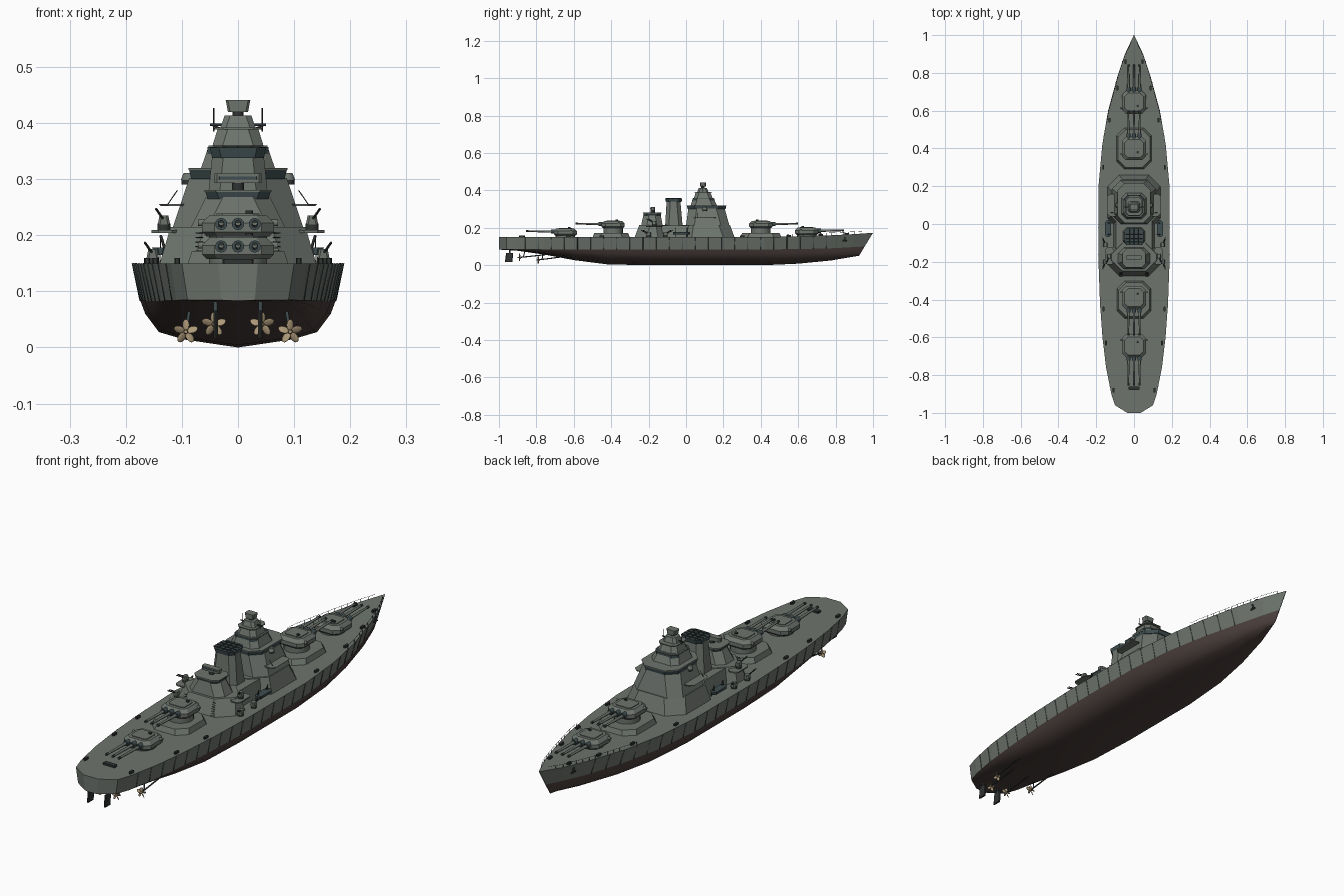
import bpy, bmesh, math
from mathutils import Matrix, Vector

cube = bpy.data.objects.get("Cube")
if cube:
    bpy.data.objects.remove(cube)


def material(name, r, g, b):
    m = bpy.data.materials.new(name)
    m.use_nodes = True
    m.diffuse_color = (r, g, b, 1)
    m.node_tree.nodes["Principled BSDF"].inputs["Base Color"].default_value = (r, g, b, 1)
    return m


GREY = material("warship grey", .155, .175, .155)
RED = material("dark red bottom", .07, .05, .045)
SLATE = material("dark slate", .05, .075, .08)
DARK = material("gunmetal", .03, .035, .033)
BRASS = material("brass", .42, .32, .19)


def finish(bm, name, mat, smooth=False):
    bmesh.ops.recalc_face_normals(bm, faces=bm.faces)
    me = bpy.data.meshes.new(name)
    for f in bm.faces:
        f.smooth = smooth and len(f.verts) <= 4
    bm.to_mesh(me)
    bm.free()
    me.materials.append(mat)
    ob = bpy.data.objects.new(name, me)
    bpy.context.scene.collection.objects.link(ob)
    return ob


def loft(name, rings, mat, smooth=False):
    """Closed rings joined by quads, capped at both ends."""
    bm = bmesh.new()
    rows = [[bm.verts.new(p) for p in ring] for ring in rings]
    n = len(rows[0])
    for a, b in zip(rows, rows[1:]):
        for i in range(n):
            j = (i + 1) % n
            bm.faces.new((a[i], a[j], b[j], b[i]))
    bm.faces.new(rows[0])
    bm.faces.new(rows[-1])
    return finish(bm, name, mat, smooth)


def octagon(y0, y1, hw, c, z, x):
    return [(x + a, b, z) for a, b in (
        (-hw, y0 + c), (-hw + c, y0), (hw - c, y0), (hw, y0 + c),
        (hw, y1 - c), (hw - c, y1), (-hw + c, y1), (-hw, y1 - c))]


def block(name, y0, y1, hw, z0, z1, mat=GREY, c=.02, side=0, aft=0, fore=0, x=0):
    """Chamfered block; side, aft and fore pull in its top."""
    return loft(name, [octagon(y0, y1, hw, c, z0, x),
                       octagon(y0 + aft, y1 - fore, hw - side, c, z1, x)], mat)


def rod(name, p, q, r, mat=GREY, r2=None, n=10):
    p, q = Vector(p), Vector(q)
    bm = bmesh.new()
    turn = (q - p).to_track_quat('Z', 'Y').to_matrix().to_4x4()
    bmesh.ops.create_cone(bm, cap_ends=True, segments=n, radius1=r,
                          radius2=r if r2 is None else r2, depth=(q - p).length,
                          matrix=Matrix.Translation((p + q) / 2) @ turn)
    return finish(bm, name, mat, True)


# Hull stations: y, deck half width, waterline half width, deck z, waterline z, keel z, rake
STATIONS = [
    (-1, .035, .03, .15, .085, .083, 0), (-.96, .1, .09, .15, .085, .081, 0),
    (-.9, .12, .11, .15, .084, .077, 0), (-.76, .148, .135, .15, .083, .057, 0),
    (-.6, .167, .152, .15, .083, .027, 0), (-.42, .18, .166, .15, .083, .004, 0),
    (-.2, .188, .174, .15, .083, 0, 0), (.2, .188, .174, .15, .083, 0, 0),
    (.42, .168, .152, .15, .084, 0, 0), (.6, .137, .115, .154, .086, .008, 0),
    (.78, .088, .065, .16, .09, .025, .005), (.9, .048, .028, .166, .096, .042, .025),
    (1, .001, .001, .173, .1, .05, .075)]
BILGE = [(1, 1), (.95, .72), (.81, .33), (.55, .17)]


def station(y):
    for a, b in zip(STATIONS, STATIONS[1:]):
        if y <= b[0]:
            t = (y - a[0]) / (b[0] - a[0])
            return [u + (v - u) * t for u, v in zip(a, b)]


top_rings, bottom_rings = [], []
for y, deck, wl, dz, wz, kz, rake in STATIONS:
    wy = y - rake * (dz - wz) / (dz - kz)
    top_rings.append([(-wl, wy, wz), (-deck, y, dz), (deck, y, dz), (wl, wy, wz)])
    half = []
    for fx, fz in BILGE:
        z = kz + (wz - kz) * fz
        half.append((wl * fx, y - rake * (dz - z) / (dz - kz), z))
    bottom_rings.append([(-a, b, c) for a, b, c in half] + [(0, y - rake, kz)] + half[::-1])
loft("hull_topsides", top_rings, GREY)
bottom = loft("hull_bottom", bottom_rings, RED, True)
bpy.context.view_layer.objects.active = bottom
bottom.select_set(True)
bpy.ops.object.shade_smooth_by_angle(angle=math.radians(50))

# Plating seams and bow railings follow the hull edge
for s, side in ((-1, "right"), (1, "left")):
    for k in range(24):
        y = -.86 + k * .07
        _, deck, wl, dz, wz, _, _ = station(y)
        rod(side + "_plating_seam", (s * wl, y, wz), (s * deck, y, dz), .0015, SLATE, n=4)
    last = None
    for k in range(15):
        y = .54 + k * .03
        st = station(y)
        foot = (s * (st[1] - .003), y, st[3])
        head = (foot[0], y, st[3] + .013)
        rod(side + "_rail_post", foot, head, .0009, DARK, n=4)
        if last:
            rod(side + "_rail_wire", last, head, .0007, DARK, n=4)
        last = head
    # Deck bollards, anchor
    for y in (-.88, -.63, -.45, .3, .55, .72, .86):
        x = s * (station(y)[1] - .016)
        block(side + "_bollard", y - .012, y + .012, .005, .148, station(y)[3] + .009, DARK, .002, x=x)
    rod(side + "_anchor_shank", (s * .06, .85, .15), (s * .058, .85, .128), .004, DARK)
    rod(side + "_anchor_fluke", (s * .059, .838, .13), (s * .059, .862, .13), .004, DARK)


# Main gun turrets; d is the firing direction along y
def turret(name, y, base, reach, d):
    rod(name + "_barbette", (0, y, .145), (0, y, base + .004), .052, GREY, n=20)
    w = .064
    mid = base + .024
    back, front = y - .062, y + .062
    loft(name + "_house", [octagon(back + .008, front - .008, w - .008, .02, base, 0),
                           octagon(back, front, w, .022, base + .008, 0),
                           octagon(back, front, w, .022, mid, 0),
                           octagon(back + .014, front - .014, w - .014, .018, base + .038, 0)], GREY)
    block(name + "_roof_plate", y - .035, y + .035, .038, base + .037, base + .041, c=.01)
    rod(name + "_hatch", (.02, y - d * .02, base + .04), (.02, y - d * .02, base + .046), .007, DARK)
    for s in (-1, 1):
        rod(name + "_rangefinder", (s * .05, y - d * .03, mid), (s * .071, y - d * .03, mid), .006)
    gz = base + .022
    for x in (-.03, 0, .03):
        rod(name + "_mantlet", (x, y + d * .05, gz), (x, y + d * .078, gz), .011, SLATE)
        rod(name + "_barrel", (x, y + d * .07, gz), (x, y + d * reach, gz + .002), .0065, GREY, .0042)
        rod(name + "_muzzle", (x, y + d * (reach - .012), gz + .002), (x, y + d * reach, gz + .002), .0055, DARK)


turret("bow_turret", .645, .162, .2, 1)
turret("forward_upper_turret", .4, .198, .2, 1)
turret("aft_upper_turret", -.39, .198, .2, -1)
turret("stern_turret", -.645, .158, .21, -1)
block("forward_turret_platform", .29, .51, .093, .148, .172, c=.04, side=.008, aft=.01, fore=.01)
block("aft_turret_platform", -.5, -.3, .09, .148, .172, c=.04, side=.008, aft=.01, fore=.01)
block("stern_deck_locker", -.88, -.86, .028, .148, .158, DARK, .003)

# Superstructure tiers
block("lower_deckhouse_forward", -.03, .26, .14, .148, .215, c=.06, side=.02, aft=.01, fore=.025)
block("lower_deckhouse_middle", -.16, .05, .11, .148, .212, c=.02, side=.015)
block("lower_deckhouse_aft", -.275, -.09, .14, .148, .215, c=.06, side=.02, aft=.025, fore=.01)
block("bridge_house", .0, .232, .117, .212, .302, c=.045, side=.03, aft=.012, fore=.025)
block("bridge_window_band", .008, .212, .083, .3, .316, SLATE, .04, side=-.004, aft=-.003, fore=-.003)
block("bridge_roof", .004, .217, .088, .316, .32, c=.04)
block("tower_lower", .025, .165, .066, .319, .36, c=.025, side=.014, aft=.012, fore=.018)
block("tower_window_band", .034, .152, .054, .345, .357, SLATE, .02)
block("tower_middle", .042, .142, .046, .358, .39, c=.018, side=.01, aft=.01, fore=.012)
block("tower_platform", .045, .14, .042, .388, .392, c=.015)
block("tower_top", .06, .12, .032, .39, .413, c=.01, side=.008, aft=.008, fore=.008)
rod("director_post", (0, .09, .41), (0, .09, .424), .01, DARK)
block("fire_director", .074, .106, .018, .42, .441, c=.004, side=-.004)
rod("yardarm", (-.05, .09, .397), (.05, .09, .397), .0025, DARK)

# Funnel with grated cap
block("funnel", -.112, -.018, .06, .205, .342, c=.02, side=.014, aft=.008, fore=.012)
block("funnel_cap", -.108, -.024, .046, .338, .356, SLATE, .016, side=-.004, aft=-.004, fore=-.004)
for k in range(4):
    y = -.096 + k * .02
    rod("funnel_grate_bar", (-.044, y, .357), (.044, y, .357), .0025, DARK, n=6)
for x in (-.024, 0, .024):
    rod("funnel_grate_spine", (x, -.106, .357), (x, -.026, .357), .0025, DARK, n=6)

# Aft control house
block("aft_house", -.24, -.125, .085, .212, .268, c=.03, side=.028, aft=.012, fore=.01)
block("aft_house_band", -.226, -.136, .054, .265, .277, SLATE, .02, side=-.004, aft=-.003, fore=-.003)
block("aft_house_roof", -.231, -.131, .06, .277, .281, c=.02)
rod("aft_director_post", (0, -.178, .28), (0, -.178, .296), .011, DARK)
block("aft_director", -.19, -.166, .042, .293, .31, c=.005)
block("aft_director_slit", -.1915, -.188, .034, .299, .305, SLATE, .001)


# Twin light guns
def light_gun(name, x, y, z, s, d):
    rod(name + "_base", (x, y, z), (x, y, z + .012), .012, DARK)
    block(name + "_shield", y - .012, y + .012, .011, z + .01, z + .026, GREY, .004, side=.003, x=x)
    for k in (-.005, .005):
        rod(name + "_barrel", (x, y + k, z + .018), (x + s * .014, y + k + d * .035, z + .038), .0022, DARK, n=6)


for s, side in ((-1, "right"), (1, "left")):
    # Wing platforms, guns and directors
    block(side + "_wing_platform", .04, .16, .025, .252, .256, c=.015, side=-.004, x=s * .113)
    block(side + "_gun_sponson", -.215, -.125, .024, .204, .209, c=.012, x=s * .13)
    light_gun(side + "_upper_gun", s * .132, -.17, .209, s, -1)
    light_gun(side + "_deck_gun_aft", s * .152, -.2, .149, s, -1)
    light_gun(side + "_deck_gun_middle", s * .152, -.11, .149, s, 1)
    rod(side + "_director_base", (s * .088, .1, .29), (s * .088, .1, .3), .013, DARK)
    rod(side + "_director", (s * .088, .1, .298), (s * .088, .1, .311), .014, GREY, .009, 12)
    rod(side + "_whip_aerial", (s * .043, .09, .385), (s * .043, .09, .427), .0012, DARK, n=5)
    rod(side + "_wing_aerial", (s * .125, .06, .255), (s * .108, .06, .28), .001, DARK, n=5)
    rod(side + "_aerial_bracket", (s * .02, .09, .385), (s * .048, .09, .397), .002, DARK, n=5)
    # Boat and davits beside the funnel
    block(side + "_boat", -.07, .02, .012, .165, .178, SLATE, .01, side=-.003, x=s * .138)
    for y in (-.055, .005):
        rod(side + "_davit", (s * .122, y, .149), (s * .138, y, .2), .0025, DARK, n=6)
        rod(side + "_davit_fall", (s * .138, y, .2), (s * .138, y, .17), .0012, DARK, n=5)
    # Ladder up the aft deckhouse
    for k in range(7):
        z = .156 + k * .008
        y = -.276 + k * .003
        rod(side + "_ladder_rung", (s * .062, y, z), (s * .076, y, z), .0012, DARK, n=4)
    # Rudder
    block(side + "_rudder", -.968, -.928, .004, .016, .066, DARK, .003, aft=.006, fore=-.004, x=s * .04)
    rod(side + "_rudder_stock", (s * .04, -.943, .06), (s * .04, -.943, .088), .004, SLATE)
    # Propellers, shafts and struts
    for name, x, y, z, run, rise in (("inner", .043, -.89, .041, .23, .025),
                                     ("outer", .093, -.79, .028, .22, .028)):
        x *= s
        rod(side + "_" + name + "_shaft", (x, y, z), (x, y + run, z + rise), .003, DARK)
        rod(side + "_" + name + "_strut", (x, y + .02, z), (x * .9, y + .03, .083), .003, SLATE, n=6)
        rod(side + "_" + name + "_hub", (x, y + .008, z), (x, y - .01, z), .0055, BRASS, .003)
        bm = bmesh.new()
        for k in range(5):
            m = (Matrix.Translation((x, y, z)) @ Matrix.Rotation(k * math.tau / 5, 4, 'Y')
                 @ Matrix.Translation((0, 0, .012)) @ Matrix.Rotation(s * .55, 4, 'Z')
                 @ Matrix.Diagonal((.0075, .0012, .0105, 1)))
            bmesh.ops.create_uvsphere(bm, u_segments=8, v_segments=6, radius=1, matrix=m)
        finish(bm, side + "_" + name + "_propeller", BRASS, True)
